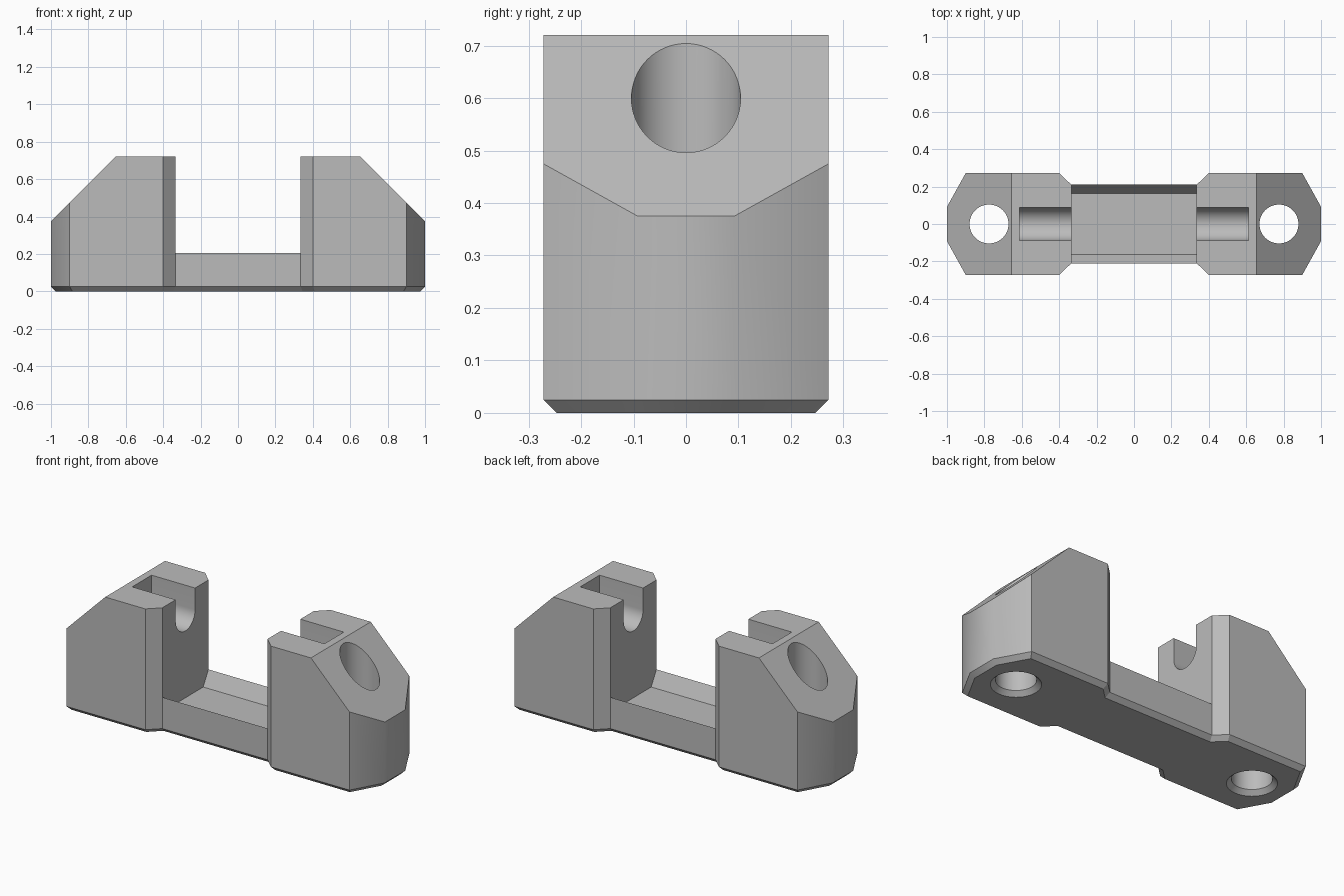
import bpy, bmesh, math

cube = bpy.data.objects.get("Cube")
if cube:
    bpy.data.objects.remove(cube, do_unlink=True)

grey = bpy.data.materials.new("plain grey")
grey.use_nodes = True
grey.diffuse_color = (0.5, 0.5, 0.5, 1)
grey.node_tree.nodes["Principled BSDF"].inputs["Base Color"].default_value = (0.5, 0.5, 0.5, 1)

HEIGHT, CHAMFER = 0.72, 0.025
WALL, HOLE_X, HOLE_R = 0.335, 0.775, 0.104
SLOT_R, SLOT_Z = 0.088, 0.595


def finish(name, bm):
    bmesh.ops.recalc_face_normals(bm, faces=bm.faces)
    mesh = bpy.data.meshes.new(name)
    bm.to_mesh(mesh)
    bm.free()
    obj = bpy.data.objects.new(name, mesh)
    mesh.materials.append(grey)
    bpy.context.collection.objects.link(obj)
    return obj


def prism(points, direction):
    """Extrude a closed 3D outline along a direction."""
    bm = bmesh.new()
    face = bm.faces.new([bm.verts.new(p) for p in points])
    ext = bmesh.ops.extrude_face_region(bm, geom=[face])["geom"]
    moved = [v for v in ext if isinstance(v, bmesh.types.BMVert)]
    bmesh.ops.translate(bm, verts=moved, vec=direction)
    bmesh.ops.recalc_face_normals(bm, faces=bm.faces)
    return bm


def cone(name, x, r_low, r_high, z_low, z_high):
    bm = bmesh.new()
    bmesh.ops.create_cone(bm, cap_ends=True, segments=64, radius1=r_low,
                          radius2=r_high, depth=z_high - z_low)
    bmesh.ops.translate(bm, verts=bm.verts, vec=(x, 0, (z_low + z_high) / 2))
    return finish(name, bm)


# Body: mirrored plan outline, extruded, with a chamfered underside
quarter = [(1, 0.092), (0.9, 0.272), (0.4, 0.272), (WALL, 0.21)]
half = quarter + [(-x, y) for x, y in reversed(quarter)]
outline = half + [(x, -y) for x, y in reversed(half)]
bm = prism([(x, y, CHAMFER) for x, y in outline], (0, 0, HEIGHT - CHAMFER))
bottom = min(bm.faces, key=lambda f: f.calc_center_median().z)
bmesh.ops.inset_region(bm, faces=[bottom], thickness=CHAMFER, use_even_offset=True)
for v in bottom.verts:
    v.co.z = 0
body = finish("bracket_body", bm)

# Trough between the towers, with steep sloping sides
side = [(0.162, 0.122), (0.21, 0.205), (0.306, 0.371), (0.306, 0.9)]
trough = side + [(-y, z) for y, z in reversed(side)]
cutters = [finish("trough_cutter", prism([(-WALL, y, z) for y, z in trough], (2 * WALL, 0, 0)))]

# Round-bottomed slot profile
arc = [math.pi * (1 + i / 24) for i in range(25)]
slot = [(SLOT_R * math.cos(a), SLOT_Z + SLOT_R * math.sin(a)) for a in arc]
slot += [(SLOT_R, 0.9), (-SLOT_R, 0.9)]

for s, label in ((1, "left"), (-1, "right")):
    # Sloping outer shoulder
    slope = [(0.575, 0.8), (1.1, 0.275), (1.1, 0.8)]
    cutters.append(finish(label + "_slope_cutter",
                          prism([(s * x, -0.5, z) for x, z in slope], (0, 1, 0))))
    # Axle slot
    cutters.append(finish(label + "_slot_cutter",
                          prism([(s * 0.2, y, z) for y, z in slot], (s * 0.412, 0, 0))))
    # Screw hole and its countersink
    cutters.append(cone(label + "_hole_cutter", s * HOLE_X, HOLE_R, HOLE_R, -0.1, 1))
    cutters.append(cone(label + "_countersink_cutter", s * HOLE_X,
                        HOLE_R + 2 * CHAMFER, HOLE_R, -CHAMFER, CHAMFER))

bpy.ops.object.select_all(action="DESELECT")
bpy.context.view_layer.objects.active = body
body.select_set(True)
for cutter in cutters:
    cutter.hide_render = True
    mod = body.modifiers.new(cutter.name, "BOOLEAN")
    mod.operation, mod.solver, mod.object = "DIFFERENCE", "EXACT", cutter
    bpy.ops.object.modifier_apply(modifier=mod.name)
for cutter in cutters:
    bpy.data.objects.remove(cutter, do_unlink=True)

bpy.ops.object.shade_smooth_by_angle(angle=math.radians(30))
